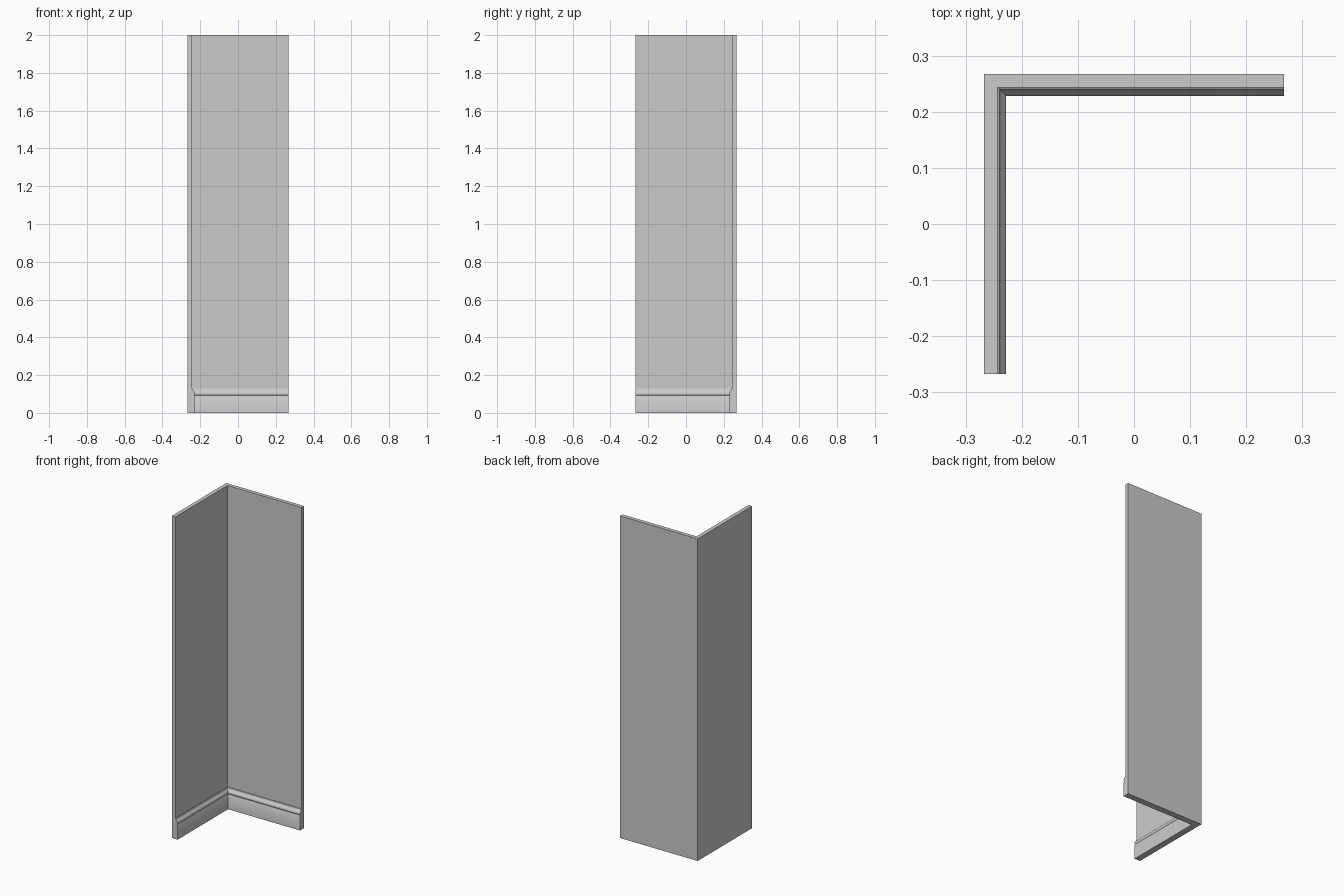
import bpy, bmesh, math

if "Cube" in bpy.data.objects:
    bpy.data.objects.remove(bpy.data.objects["Cube"])

HALF = 0.267     # half of the footprint
INNER = 0.243    # inner wall face
HEIGHT = 2.0


def sweep_corner(name, profile):
    """Sweep a (depth into room, height) profile along the L with a mitred corner."""
    bm = bmesh.new()
    rings = [
        [bm.verts.new((-INNER + d, -HALF, z)) for d, z in profile],
        [bm.verts.new((-INNER + d, INNER - d, z)) for d, z in profile],
        [bm.verts.new((HALF, INNER - d, z)) for d, z in profile],
    ]
    n = len(profile)
    for a, b in zip(rings, rings[1:]):
        for i in range(n):
            j = (i + 1) % n
            bm.faces.new((a[i], a[j], b[j], b[i]))
    bm.faces.new(rings[0])
    bm.faces.new(rings[-1])
    bmesh.ops.recalc_face_normals(bm, faces=bm.faces)
    mesh = bpy.data.meshes.new(name)
    bm.to_mesh(mesh)
    bm.free()
    obj = bpy.data.objects.new(name, mesh)
    bpy.context.collection.objects.link(obj)
    bpy.ops.object.select_all(action='DESELECT')
    obj.select_set(True)
    bpy.context.view_layer.objects.active = obj
    bpy.ops.object.shade_smooth_by_angle(angle=math.radians(35))
    return obj


# Corner wall: plain slab section
t = HALF - INNER
sweep_corner("corner_wall", [(-t, 0), (0, 0), (0, HEIGHT), (-t, HEIGHT)])

# Skirting board: flat board with a rounded moulding on top
sweep_corner("skirting_board", [
    (0, 0), (0.0150, 0), (0.0138, 0.089), (0.0115, 0.093),
    (0.0140, 0.097), (0.0150, 0.101), (0.0147, 0.106), (0.0125, 0.111),
    (0.0085, 0.115), (0.0055, 0.119), (0.0040, 0.124), (0.0030, 0.128),
    (0, 0.130),
])
